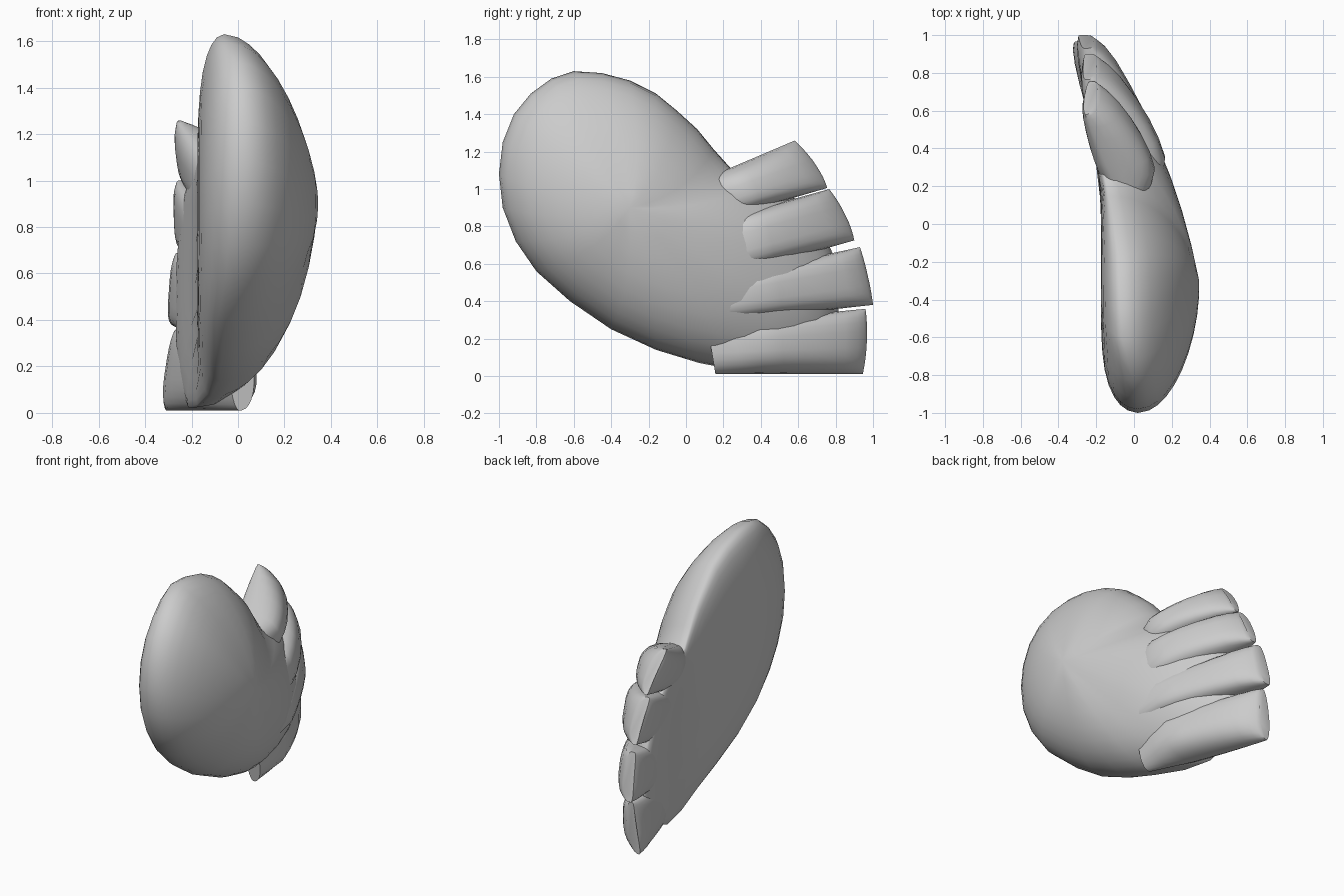
import bpy, bmesh, math

if "Cube" in bpy.data.objects:
    bpy.data.objects.remove(bpy.data.objects["Cube"])

# Body outline (y, z): shoulder, then a hidden edge under the feathers, then lower edge
OUTLINE = [(-1, 1.08), (-.98, 1.25), (-.92, 1.4), (-.83, 1.51), (-.72, 1.59), (-.6, 1.63),
           (-.45, 1.62), (-.3, 1.58), (-.16, 1.51), (-.05, 1.42), (.06, 1.32), (.15, 1.21),
           (.24, 1.11), (.41, 1.05), (.58, .95), (.72, .8), (.8, .62), (.83, .45),
           (.8, .25), (.7, .1), (.5, .02), (.3, .025), (.07, .07), (-.16, .14),
           (-.4, .25), (-.62, .4), (-.8, .56), (-.91, .72), (-.98, .9)]
# Rim offset in x along y
RIM = [(-1, .02), (-.85, 0), (-.6, -.06), (-.16, -.08), (.1, -.12), (.3, -.17),
       (.5, -.21), (.83, -.25)]
RINGS = [1, .985, .95, .9, .82, .72, .6, .46, .3, .15]


def rim_x(y):
    for (a, xa), (b, xb) in zip(RIM, RIM[1:]):
        if y <= b:
            return xa + (xb - xa) * (y - a) / (b - a)
    return RIM[-1][1]


def ring_point(p, r, side):
    """Point on ring r of the outer (+1) or inner (-1) body surface."""
    y = p[0] * r + (1 - r) * (-.3 + .15 * r)
    z = p[1] * r + (1 - r) * (.9 - .2 * r)
    rim = rim_x(p[0])
    if side > 0:
        x = rim * r + .345 * math.sqrt(1 - r * r)
    else:
        s = math.sqrt(1 - r ** 5)
        x = s * (-.175 - .2 * max(0, y - .2)) + (1 - s) * rim
    return (x, y, z)


def finish(bm, name, angle):
    bmesh.ops.recalc_face_normals(bm, faces=bm.faces[:])
    mesh = bpy.data.meshes.new(name)
    bm.to_mesh(mesh)
    bm.free()
    ob = bpy.data.objects.new(name, mesh)
    bpy.context.collection.objects.link(ob)
    bpy.ops.object.select_all(action='DESELECT')
    bpy.context.view_layer.objects.active = ob
    ob.select_set(True)
    bpy.ops.object.shade_smooth_by_angle(angle=math.radians(angle))


# Wing body: domed outer shell and flat inner shell sharing the rim
bm = bmesh.new()
n = len(OUTLINE)
for side in (1, -1):
    rings = [[bm.verts.new(ring_point(p, r, side)) for p in OUTLINE] for r in RINGS]
    for a, b in zip(rings, rings[1:]):
        for i in range(n):
            j = (i + 1) % n
            bm.faces.new((a[i], a[j], b[j], b[i]))
    centre = bm.verts.new((.345 if side > 0 else -.175, -.3, .9))
    for i in range(n):
        bm.faces.new((rings[-1][i], rings[-1][(i + 1) % n], centre))
bmesh.ops.remove_doubles(bm, verts=bm.verts[:], dist=.0005)
finish(bm, "wing_body", 60)


def quad(v, t):
    """Parabola through v at t = 0, 0.5 and 1."""
    a, b, c = v
    return a + (4 * b - 3 * a - c) * t + 2 * (a + c - 2 * b) * t * t


def feather(name, upper, lower, outer, inner_up, inner_low, p_up, p_low, bulge):
    """Rounded blade lofted from inside the body to a blunt, slightly curved tip."""
    bm = bmesh.new()
    sections = []
    K = 24
    for t in (-.5, -.25, 0, .2, .4, .6, .8, .92, .975, 1):
        ey = [e[0][0] + (e[1][0] - e[0][0]) * t for e in (upper, lower)]
        ez = [e[0][1] + (e[1][1] - e[0][1]) * t for e in (upper, lower)]
        sink = .14 * max(0, -t)                      # root sinks into the body
        thin = 1 - .45 * max(0, (t - .8) / .2) ** 3  # tip rounds off
        ring = []
        for k in range(K):
            a = 2 * math.pi * (k + .5) / K
            c, s = math.cos(a), math.sin(a)
            p = p_up if c > 0 else p_low
            u = math.copysign(abs(c) ** (2 / p), c)
            h = math.copysign(abs(s) ** (2 / p), s)
            w = (1 + u) / 2
            y = ey[1] + (ey[0] - ey[1]) * w + bulge * (1 - u * u) * max(0, t) ** 2
            z = ez[1] + (ez[0] - ez[1]) * w
            xo = quad(outer, t) - sink
            tip_in = inner_low + (inner_up - inner_low) * w
            xi = quad((-.19, (-.19 + tip_in) / 2 - .015, tip_in), t) + sink * .6
            mid = xi + (xo - xi) * .3
            x = mid + h * thin * ((xo - mid) if h > 0 else (mid - xi))
            ring.append(bm.verts.new((x, y, z)))
        sections.append(ring)
    for a, b in zip(sections, sections[1:]):
        for i in range(K):
            j = (i + 1) % K
            bm.faces.new((a[i], a[j], b[j], b[i]))
    bm.faces.new(sections[0])
    bm.faces.new(sections[-1])
    finish(bm, name, 50)


# Four feathers, top to bottom
feather("feather_top", ((.24, 1.115), (.58, 1.26)), ((.335, .882), (.755, 1.005)),
        (.11, .02, -.16), -.295, -.255, 2.3, 3.5, .025)
feather("feather_upper", ((.33, .88), (.765, 1.0)), ((.375, .575), (.9, .725)),
        (.165, .05, -.16), -.29, -.28, 3.5, 3.5, .02)
feather("feather_lower", ((.375, .57), (.93, .69)), ((.395, .312), (1.0, .38)),
        (.145, .01, -.17), -.295, -.32, 3.5, 3.5, .008)
feather("feather_bottom", ((.395, .308), (.96, .36)), ((.42, .01), (.945, .01)),
        (.08, -.03, -.19), -.295, -.355, 3.5, 2.3, .015)
